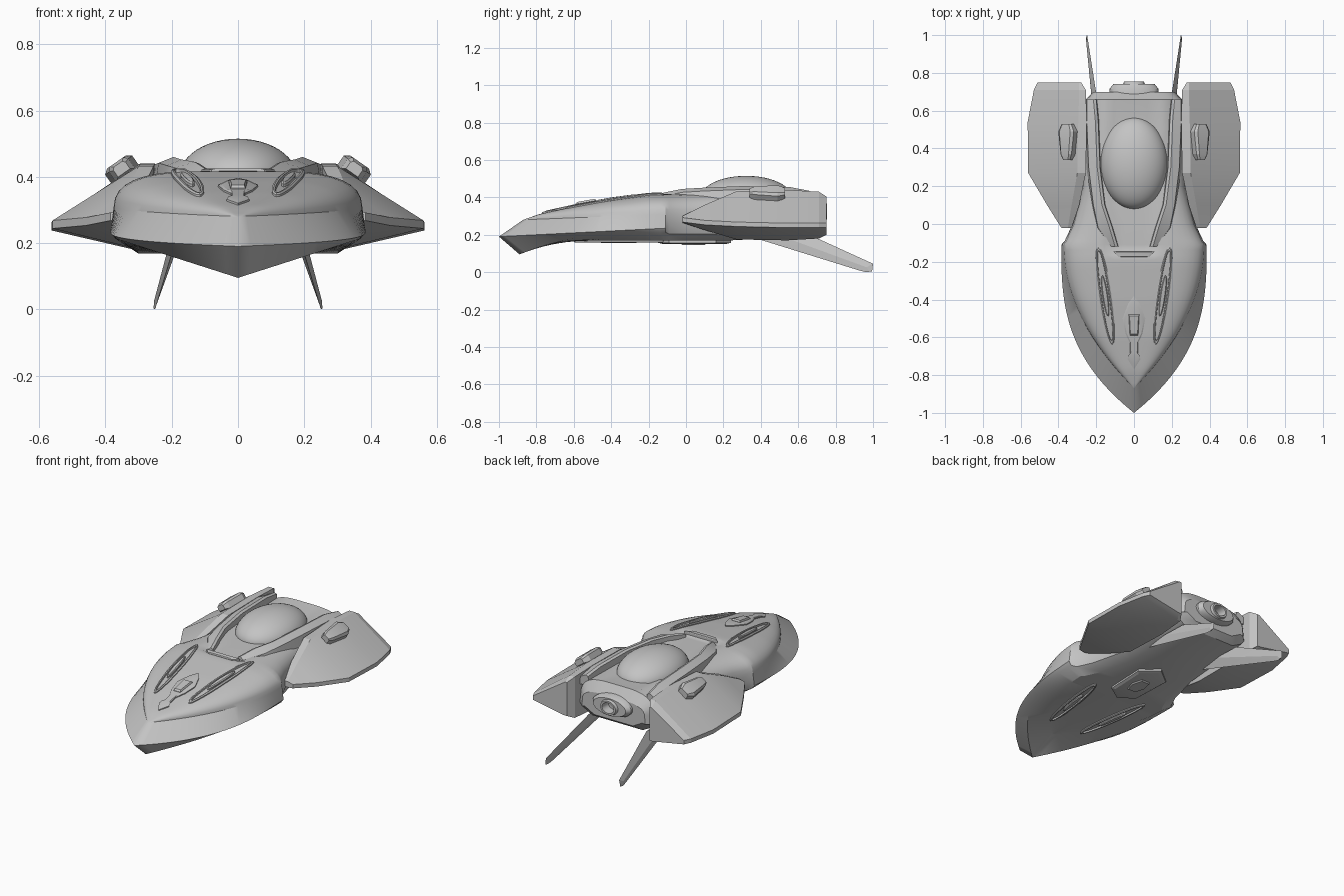
import bpy, bmesh, math

cube = bpy.data.objects.get("Cube")
if cube:
    bpy.data.objects.remove(cube, do_unlink=True)

GREY = (0.55, 0.55, 0.55, 1)
hull_grey = bpy.data.materials.new("hull_grey")
hull_grey.use_nodes = True
hull_grey.diffuse_color = GREY
hull_grey.node_tree.nodes["Principled BSDF"].inputs["Base Color"].default_value = GREY


def loft(name, sections, wrap=True, caps=(True, True), mirror=False, angle=30):
    """Skin a list of equal-length point loops into one object."""
    bm = bmesh.new()
    rings = [[bm.verts.new(p) for p in s] for s in sections]
    n = len(rings[0])
    for a, b in zip(rings, rings[1:]):
        for i in range(n if wrap else n - 1):
            j = (i + 1) % n
            bm.faces.new((a[i], a[j], b[j], b[i]))
    if caps[0]:
        bm.faces.new(rings[0][::-1])
    if caps[1]:
        bm.faces.new(rings[-1])
    bmesh.ops.remove_doubles(bm, verts=bm.verts, dist=1e-4)
    bmesh.ops.recalc_face_normals(bm, faces=bm.faces)
    mesh = bpy.data.meshes.new(name)
    bm.to_mesh(mesh)
    bm.free()
    mesh.materials.append(hull_grey)
    ob = bpy.data.objects.new(name, mesh)
    bpy.context.collection.objects.link(ob)
    bpy.ops.object.select_all(action='DESELECT')
    ob.select_set(True)
    bpy.context.view_layer.objects.active = ob
    bpy.ops.object.shade_smooth_by_angle(angle=math.radians(angle))
    if mirror:
        ob.modifiers.new("Mirror", 'MIRROR')
    return ob


def interp(table, y):
    if y <= table[0][0]:
        return table[0][1]
    for (a, p), (b, q) in zip(table, table[1:]):
        if y <= b:
            return p + (q - p) * (y - a) / (b - a)
    return table[-1][1]


RIDGE = [(-.87, .28), (-.78, .312), (-.6, .352), (-.4, .388), (-.2, .416),
         (0, .422), (.66, .43), (.7, .37)]
WIDTH = [(-.11, .375), (-.09, .362), (0, .32), (.2, .27), (.5, .26), (.66, .25), (.7, .21)]


def sweep(s, width, power):
    return width * (1 - (1 - s) ** power)


def deck_width(y):
    if y < -.11:
        return sweep(max(0, (y + .87) / .76), .375, 2)
    return interp(WIDTH, y)


def deck(x, y, h=0.0):
    """Point on the upper deck, raised by h."""
    w = max(deck_width(y), 1e-6)
    u = min(1, abs(x) / w)
    low = .28 + .03 * min(1, (y + .87) / .76)
    z = low + (interp(RIDGE, y) - low) * (1 - u ** 4) ** .45
    if -.14 < y < .64 and abs(x) < .13:
        z -= .015
    return (x, y, z + h)


def belly(x, y, h=0.0):
    return (x, y, .168 - h)


# Hull: half sections running from the ridge round the bow rim to the keel
def hull_section(y, edge, lip, floor):
    w = deck_width(y)
    top = [deck(w * math.sin(math.pi / 2 * i / 11), y) for i in range(12)]
    return top + [edge, lip, floor, (0, floor[1], floor[2])]


STEPS = 28
sections = []
for i in range(STEPS + 1):
    s = i / STEPS
    lip_x = sweep(s, .37, 2.7)
    sections.append(hull_section(
        -.87 + .76 * s,
        (sweep(s, .385, 2.9), -1 + .89 * s, .19 + .045 * s),
        (lip_x, -.89 + .78 * s, .095 + .32 * lip_x),
        (sweep(s, .30, 2), -.72 + .61 * s, .168)))
for y in (-.09, 0, .1, .2, .35, .5, .66, .7):
    w = deck_width(y)
    keel = interp([(.25, .168), (.66, .2), (.7, .23)], y)
    sections.append(hull_section(y, (w + .005, y, .26), (w - .015, y, keel + .035),
                                 (w - .08, y, keel)))
loft("hull", sections, wrap=False, caps=(False, True), mirror=True)

# Bubble canopy
bpy.ops.mesh.primitive_uv_sphere_add(segments=48, ring_count=24, location=(0, .322, .4))
canopy = bpy.context.object
canopy.name = "canopy"
canopy.scale = (.177, .243, .115)
canopy.data.materials.append(hull_grey)
bpy.ops.object.shade_smooth()

# Raised rails either side of the canopy: y, inner x, outer x, top z
RAILS = [(-.12, .085, .12, .425), (-.02, .115, .19, .445), (.1, .155, .215, .452),
         (.3, .18, .24, .46), (.55, .19, .25, .456), (.66, .2, .25, .435)]
loft("canopy_rails",
     [[(xo + .012, y, .37), (xo, y, z - .018), (xi + .015, y, z), (xi, y, z - .006),
       (xi - .008, y, .37)] for y, xi, xo, z in RAILS], mirror=True)

# Engine pods: y, inner x, shoulder x, outer x, top z, edge z, bottom z
PODS = [(-.02, .33, .35, .385, .3, .28, .265), (.1, .29, .33, .46, .36, .265, .225),
        (.27, .255, .3, .56, .432, .256, .175), (.54, .25, .295, .563, .44, .25, .17),
        (.71, .255, .29, .53, .43, .25, .18), (.75, .28, .292, .51, .405, .25, .2)]
loft("engine_pods",
     [[(xi, y, zt), (xt, y, zt), (xo, y, ze + .012), (xo, y, ze - .012), (xi + .02, y, zb),
       (xi, y, zb)] for y, xi, xt, xo, zt, ze, zb in PODS], mirror=True, angle=15)

# Tilted blocks on the pods
c, s = math.cos(math.radians(35)), math.sin(math.radians(35))
loft("pod_blocks",
     [[(.353 + a * w * c + b * h * s, y, .425 - a * w * s + b * h * c)
       for a, b in ((-1, -1), (1, -1), (1, .5), (.7, 1), (-.7, 1), (-1, .5))]
      for y, w, h in ((.34, .022, .016), (.37, .035, .024), (.49, .05, .024), (.53, .03, .016))],
     mirror=True, angle=15)


# Swept tail blades below the stern
def blade_section(x, front, back, thick):
    mid = [(a + b) / 2 for a, b in zip(front, back)]
    return [(x, *front), (x + thick, *mid), (x, *back), (x - thick, *mid)]


loft("tail_blades", [blade_section(.195, (.36, .185), (.66, .2), .014),
                     blade_section(.248, (.93, .008), (1, .045), .005),
                     blade_section(.252, (.965, 0), (.995, .005), .003)],
     mirror=True, angle=15)

# Stern nozzle: oval flange with a bored centre
loft("stern_nozzle",
     [[(rx * math.cos(t * math.tau / 32), y, .325 + rz * math.sin(t * math.tau / 32))
       for t in range(32)]
      for rx, rz, y in ((.13, .062, .66), (.13, .062, .715), (.11, .052, .74), (.058, .046, .74),
                        (.052, .042, .755), (.04, .032, .755), (.034, .028, .69))])


# Long oval slots with raised frames, laid on a surface function
def oval(surface, a, b, width, scale, h):
    mx, my = (a[0] + b[0]) / 2, (a[1] + b[1]) / 2
    dx, dy = (b[0] - a[0]) / 2, (b[1] - a[1]) / 2
    length = math.hypot(dx, dy)
    pts = []
    for i in range(32):
        t = i * math.tau / 32
        k, side = math.cos(t) * scale[0], math.sin(t) * scale[1] * width / length
        pts.append(surface(mx + dx * k - dy * side, my + dy * k + dx * side, h))
    return pts


def slot(name, surface, a, b, width):
    frame = ((1, 1, -.01), (1, 1, .006), (.97, .8, .01), (.92, .62, .009), (.9, .55, -.006))
    loft(name + "_frames", [oval(surface, a, b, width, (u, v), h) for u, v, h in frame],
         caps=(False, False), mirror=True)
    loft(name + "_cores", [oval(surface, a, b, width, (u, v), h)
                           for u, v, h in ((.42, .42, -.01), (.42, .42, .008), (.38, .28, .013))],
         mirror=True)


slot("deck_slot", deck, (.115, -.64), (.19, -.12), .034)
slot("belly_slot", belly, (.11, -.6), (.18, -.12), .034)


# Raised plates from half outlines
def plate(name, surface, half, h, inset=.85):
    cy = (half[0][1] + half[-1][1]) / 2
    full = half + [(-x, y) for x, y in reversed(half) if x > 0]

    def ring(k, z):
        return [surface(x * k, cy + (y - cy) * k, z) for x, y in full]
    loft(name, [ring(1, -.015), ring(1, h * .6), ring(inset, h)], angle=20)


plate("bow_vent", deck, [(0, -.77), (.034, -.715), (.02, -.7), (.022, -.63), (.045, -.58),
                         (.06, -.5), (.03, -.42), (0, -.38)], .01)
plate("bow_vent_core", deck, [(.022, -.59), (.028, -.48)], .02)
plate("cockpit_lip", deck, [(.08, -.175), (.11, -.145)], .008)
plate("belly_hatch", belly, [(0, -.15), (.09, -.09), (.1, .16), (0, .24)], .018)
plate("belly_hatch_core", belly, [(.03, -.03), (.05, .04), (.03, .11)], .024)
